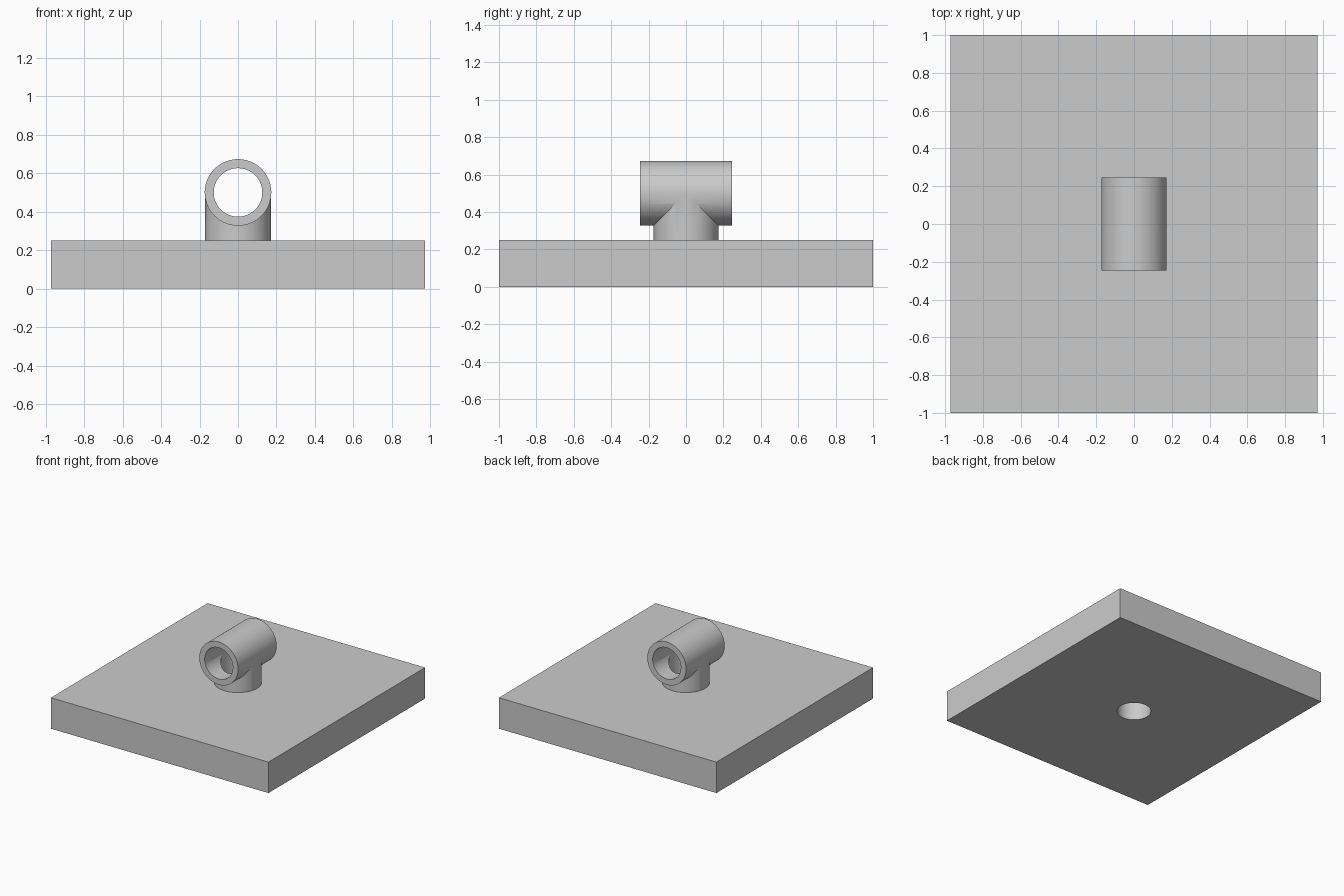
import bpy
import math

if "Cube" in bpy.data.objects:
    bpy.data.objects.remove(bpy.data.objects["Cube"], do_unlink=True)

PLATE_X, PLATE_Y, PLATE_Z = 1.945, 2.0, 0.25
OUTER, BORE = 0.173, 0.126
AXIS_Z, PIPE_LENGTH = 0.5, 0.492

grey = bpy.data.materials.new("light grey")
grey.use_nodes = True
grey.diffuse_color = (0.6, 0.6, 0.6, 1)
grey.node_tree.nodes["Principled BSDF"].inputs["Base Color"].default_value = (0.6, 0.6, 0.6, 1)


def cylinder(name, radius, length, z, along_y=False):
    turn = (math.pi / 2, 0, 0) if along_y else (0, 0, 0)
    bpy.ops.mesh.primitive_cylinder_add(vertices=96, radius=radius, depth=length,
                                        location=(0, 0, z), rotation=turn)
    obj = bpy.context.object
    obj.name = name
    obj.data.materials.append(grey)
    return obj


def combine(target, tool, operation):
    # Apply a boolean and discard the tool
    mod = target.modifiers.new(operation.title(), "BOOLEAN")
    mod.operation, mod.object, mod.solver = operation, tool, "EXACT"
    bpy.context.view_layer.objects.active = target
    bpy.ops.object.modifier_apply(modifier=mod.name)
    bpy.data.objects.remove(tool, do_unlink=True)


# Rectangular base plate
bpy.ops.mesh.primitive_cube_add(size=1, location=(0, 0, PLATE_Z / 2))
mount = bpy.context.object
mount.name = "base_plate_with_pipe_tee"
mount.scale = (PLATE_X, PLATE_Y, PLATE_Z)
bpy.ops.object.transform_apply(location=True, rotation=True, scale=True)
mount.data.materials.append(grey)

# Horizontal pipe joined to an upright stem standing on the plate
tee = cylinder("pipe", OUTER, PIPE_LENGTH, AXIS_Z, along_y=True)
stem_base = PLATE_Z / 2
stem = cylinder("stem", OUTER - 0.0003, AXIS_Z - stem_base, (AXIS_Z + stem_base) / 2)
combine(tee, stem, "UNION")
combine(mount, tee, "UNION")

# Bores through the pipe and up through the plate and stem
combine(mount, cylinder("pipe_bore", BORE, PIPE_LENGTH * 2, AXIS_Z, along_y=True), "DIFFERENCE")
combine(mount, cylinder("stem_bore", BORE - 0.0003, AXIS_Z * 2, 0), "DIFFERENCE")

bpy.ops.object.select_all(action="DESELECT")
mount.select_set(True)
bpy.context.view_layer.objects.active = mount
bpy.ops.object.shade_smooth_by_angle(angle=math.radians(25))
